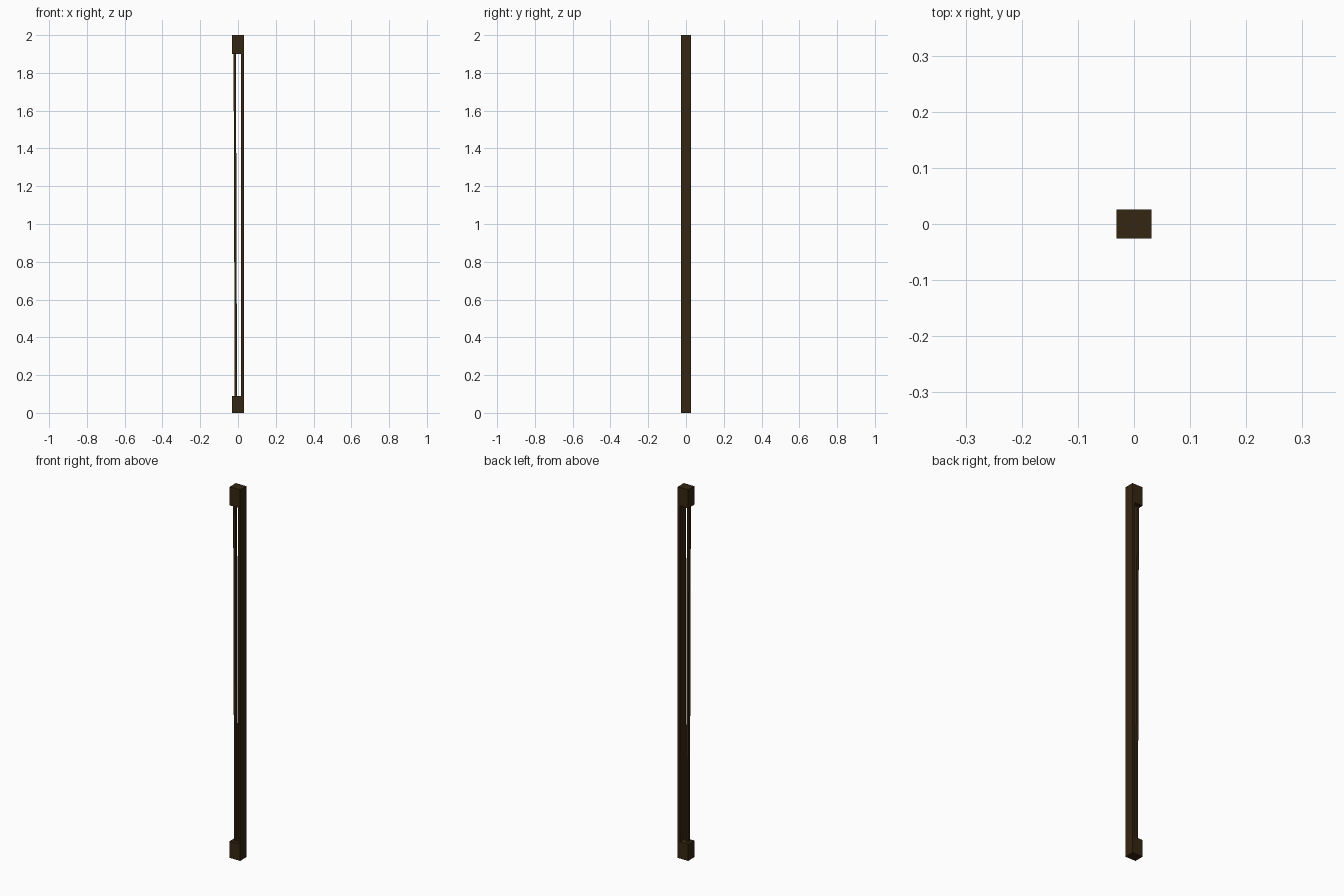
import bpy, bmesh

if "Cube" in bpy.data.objects:
    bpy.data.objects.remove(bpy.data.objects["Cube"])

wood = bpy.data.materials.new("dark_brown_wood")
wood.diffuse_color = (0.036, 0.019, 0.006, 1)
wood.use_nodes = True
wood.node_tree.nodes["Principled BSDF"].inputs["Base Color"].default_value = wood.diffuse_color


def bar(name, x0, x1, y, z0, z1, lean=0.0):
    """Box from z0 to z1; lean shifts the top face sideways in x."""
    bm = bmesh.new()
    bmesh.ops.create_cube(bm, size=1)
    for v in bm.verts:
        top = v.co.z > 0
        v.co.x = (x1 if v.co.x > 0 else x0) + (lean if top else 0)
        v.co.y = y if v.co.y > 0 else -y
        v.co.z = z1 if top else z0
    me = bpy.data.meshes.new(name)
    bm.to_mesh(me)
    bm.free()
    me.materials.append(wood)
    ob = bpy.data.objects.new(name, me)
    bpy.context.collection.objects.link(ob)


# end blocks
bar("bottom_block", -0.031, 0.031, 0.026, 0, 0.09)
bar("top_block", -0.031, 0.031, 0.026, 1.90, 2.0)
# wide main plank, flush with the blocks
bar("main_plank", 0.017, 0.031, 0.026, 0.09, 1.90)
# thin, slightly leaning rail
bar("leaning_rail", -0.0175, -0.005, 0.008, 0.09, 1.90, lean=-0.006)
